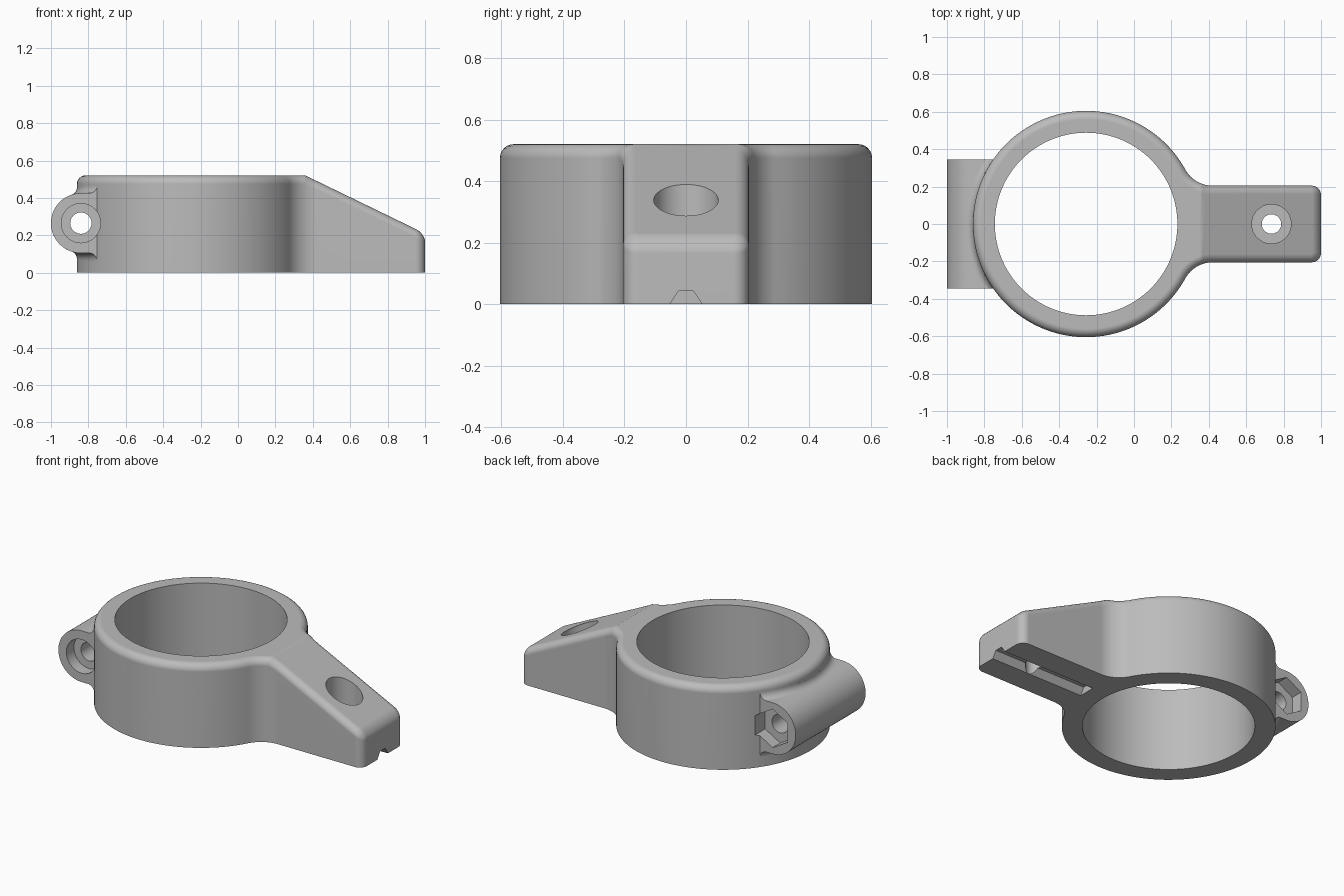
import bpy, bmesh
from math import sin, cos, pi, atan2, sqrt
from mathutils import Matrix, Vector

cube = bpy.data.objects.get("Cube")
if cube:
    bpy.data.objects.remove(cube)

# Main dimensions
RING_X, RING_R, BORE_R, HEIGHT = -0.256, 0.605, 0.488, 0.52
ARM_W, ARM_END, FILLET, CORNER, RIM = 0.205, 1.0, 0.165, 0.05, 0.045
SLOPE_X, SLOPE = 0.36, 0.485
LUG_X, LUG_Z, LUG_R, LUG_Y, LUG_FILLET = -0.84, 0.265, 0.16, 0.345, 0.042
SCREW_X = 0.735

grey = bpy.data.materials.new("light grey plastic")
grey.use_nodes = True
grey.diffuse_color = (0.5, 0.5, 0.5, 1)
grey.node_tree.nodes["Principled BSDF"].inputs["Base Color"].default_value = (0.5, 0.5, 0.5, 1)


def finish(name, bm):
    bmesh.ops.recalc_face_normals(bm, faces=bm.faces)
    mesh = bpy.data.meshes.new(name)
    bm.to_mesh(mesh)
    bm.free()
    mesh.materials.append(grey)
    obj = bpy.data.objects.new(name, mesh)
    bpy.context.collection.objects.link(obj)
    return obj


def loft(loops):
    """Closed solid through loops of equal point count."""
    bm = bmesh.new()
    rows = [[bm.verts.new(p) for p in loop] for loop in loops]
    n = len(rows[0])
    for low, high in zip(rows, rows[1:]):
        for i in range(n):
            j = (i + 1) % n
            bm.faces.new((low[i], low[j], high[j], high[i]))
    bm.faces.new(rows[0][::-1])
    bm.faces.new(rows[-1])
    return bm


def arc(cx, cy, r, a, b, n):
    return [(cx + r * cos(a + (b - a) * i / n), cy + r * sin(a + (b - a) * i / n))
            for i in range(n + 1)]


def outline(d):
    """Ring and arm seen from above, inset by d."""
    fy = ARM_W + FILLET
    dx = sqrt((RING_R + FILLET) ** 2 - fy ** 2)
    t = atan2(fy, dx)
    cx, cy = ARM_END - CORNER, ARM_W - CORNER
    pts = arc(RING_X, 0, RING_R - d, t, 2 * pi - t, 110)
    pts += arc(RING_X + dx, -fy, FILLET + d, pi - t, pi / 2, 12)[1:]
    pts += arc(cx, -cy, CORNER - d, -pi / 2, 0, 6)
    pts += arc(cx, cy, CORNER - d, 0, pi / 2, 6)
    pts += arc(RING_X + dx, fy, FILLET + d, -pi / 2, t - pi, 12)[:-1]
    return pts


# Ring and arm with rounded top rim
loops = [[(x, y, 0) for x, y in outline(0)]]
for k in range(7):
    a = k / 6 * pi / 2
    z = HEIGHT - RIM * (1 - sin(a))
    loops.append([(x, y, z) for x, y in outline(RIM * (1 - cos(a)))])
bm = loft(loops)
bmesh.ops.bisect_plane(bm, geom=bm.verts[:] + bm.edges[:] + bm.faces[:],
                       plane_co=(SLOPE_X, 0, 0), plane_no=(1, 0, 0))
# Slope the arm top down to its end
for v in bm.verts:
    if v.co.z > 0.1:
        v.co.z -= SLOPE * max(0, v.co.x - SLOPE_X)
body = finish("pipe_clamp_body", bm)


# Clamp lugs, blended into the ring by a fillet that follows its curve
def lug_loop(y):
    wall = RING_X - sqrt(RING_R ** 2 - y ** 2)
    fx = wall - LUG_FILLET
    dx = min(0, fx - LUG_X)
    h = sqrt((LUG_R + LUG_FILLET) ** 2 - dx ** 2)
    t = atan2(h, dx)
    half = [(wall + 0.05, h)] + arc(fx, h, LUG_FILLET, 0, t - pi, 8)
    half += arc(LUG_X, 0, LUG_R, t, pi, 20)
    half += [(x, -z) for x, z in half[-2::-1]]
    return [(x, y, z + LUG_Z) for x, z in half]


lugs = finish("clamp_lugs", loft([lug_loop(LUG_Y * i / 14) for i in range(-14, 15)]))


def cylinder(name, centre, r, depth, axis="Z", sides=48, turn=0):
    bm = bmesh.new()
    m = Matrix.Translation(Vector(centre))
    if axis == "Y":
        m = m @ Matrix.Rotation(pi / 2, 4, "X")
    m = m @ Matrix.Rotation(turn, 4, "Z")
    bmesh.ops.create_cone(bm, cap_ends=True, segments=sides, radius1=r, radius2=r,
                          depth=depth, matrix=m)
    return finish(name, bm)


def combine(tool, operation):
    mod = body.modifiers.new(tool.name, "BOOLEAN")
    mod.operation, mod.object, mod.solver = operation, tool, "EXACT"
    bpy.context.view_layer.objects.active = body
    bpy.ops.object.modifier_apply(modifier=mod.name)
    bpy.data.objects.remove(tool)


combine(lugs, "UNION")

# Bore through the ring
combine(cylinder("bore", (RING_X, 0, HEIGHT / 2), BORE_R, 1, sides=128), "DIFFERENCE")

# Slit between the lugs
bm = bmesh.new()
bmesh.ops.create_cube(bm, size=1, matrix=Matrix.Translation((-0.9, 0, 0.25))
                      @ Matrix.Diagonal((0.5, 0.045, 1, 1)))
combine(finish("slit", bm), "DIFFERENCE")

# Clamp bolt hole, round head recess in front, hexagonal nut recess behind
combine(cylinder("bolt_hole", (LUG_X, 0, LUG_Z), 0.057, 1, "Y"), "DIFFERENCE")
combine(cylinder("head_recess", (LUG_X, -0.37, LUG_Z), 0.105, 0.2, "Y"), "DIFFERENCE")
combine(cylinder("nut_recess", (LUG_X, 0.37, LUG_Z), 0.12, 0.2, "Y", 6), "DIFFERENCE")

# Groove under the arm
section = [(-0.055, -0.004), (0.055, -0.004), (0.025, 0.042), (-0.025, 0.042)]
groove = loft([[(x, y, z) for y, z in section] for x in (0.35, 1.1)])
combine(finish("groove", groove), "DIFFERENCE")

# Mounting screw hole and its deep recess
combine(cylinder("screw_hole", (SCREW_X, 0, 0.2), 0.052, 1), "DIFFERENCE")
combine(cylinder("screw_recess", (SCREW_X, 0, 0.4), 0.105, 0.5), "DIFFERENCE")

# Smooth curved walls, keep hard edges crisp
for obj in bpy.context.selected_objects:
    obj.select_set(False)
body.select_set(True)
bpy.context.view_layer.objects.active = body
bpy.ops.object.shade_smooth_by_angle(angle=0.5)
weights = body.modifiers.new("flat_face_normals", "WEIGHTED_NORMAL")
weights.keep_sharp = True
